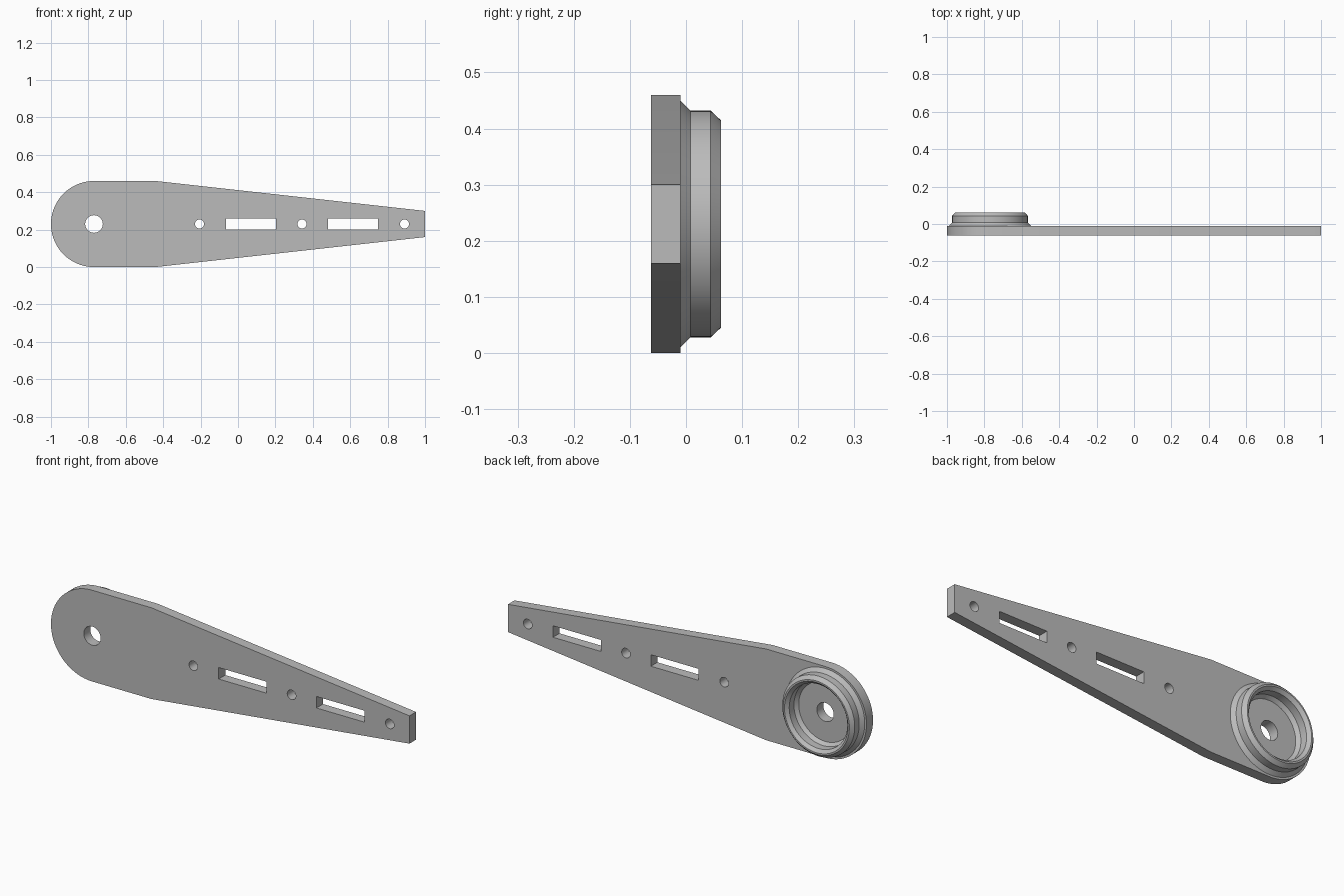
import bpy, bmesh
from math import pi, sin, cos
from mathutils import Matrix, Vector

cube = bpy.data.objects.get("Cube")
if cube:
    bpy.data.objects.remove(cube, do_unlink=True)

grey = bpy.data.materials.new("plain grey")
grey.use_nodes = True
grey.diffuse_color = (0.5, 0.5, 0.5, 1)
grey.node_tree.nodes["Principled BSDF"].inputs["Base Color"].default_value = (0.5, 0.5, 0.5, 1)

MID = 0.23              # height of the centre line
HUB = -0.77             # x of the hub axis
FRONT, BACK = -0.062, -0.01


def arc(x, r, start, end, n):
    return [(x + r * cos(start + (end - start) * i / n),
             MID + r * sin(start + (end - start) * i / n)) for i in range(n + 1)]


def circle(x, r, n=48):
    return arc(x, r, 0, 2 * pi, n)[:-1]


def slot(x0, x1, half=0.029):
    return [(x0, MID - half), (x1, MID - half), (x1, MID + half), (x0, MID + half)]


def finish(obj):
    bpy.ops.object.select_all(action='DESELECT')
    obj.select_set(True)
    bpy.context.view_layer.objects.active = obj
    if obj.type == 'CURVE':
        bpy.ops.object.convert(target='MESH')
        obj = bpy.context.object
        bm = bmesh.new()
        bm.from_mesh(obj.data)
        bmesh.ops.remove_doubles(bm, verts=bm.verts, dist=0.0001)
        bmesh.ops.recalc_face_normals(bm, faces=bm.faces)
        bm.to_mesh(obj.data)
        bm.free()
    obj.data.materials.clear()
    obj.data.materials.append(grey)
    bpy.ops.object.shade_smooth_by_angle(angle=pi / 6)


# Tapered arm plate with its holes and slots, as a filled flat curve
outline = arc(HUB, MID, pi / 2, 3 * pi / 2, 48)
outline += [(-0.44, 0), (1, MID - 0.07), (1, MID + 0.07), (-0.44, 2 * MID)]
loops = [outline, circle(HUB, 0.047), slot(-0.064, 0.203), slot(0.481, 0.749)]
loops += [circle(x, 0.024, 32) for x in (-0.206, 0.342, 0.89)]

curve = bpy.data.curves.new("arm_plate", 'CURVE')
curve.dimensions = '2D'
curve.fill_mode = 'BOTH'
curve.extrude = (BACK - FRONT) / 2
for pts in loops:
    spline = curve.splines.new('POLY')
    spline.points.add(len(pts) - 1)
    for p, (x, z) in zip(spline.points, pts):
        p.co = (x, z, 0, 1)
    spline.use_cyclic_u = True
plate = bpy.data.objects.new("arm_plate", curve)
plate.matrix_world = Matrix.Translation((0, (FRONT + BACK) / 2, 0)) @ Matrix.Rotation(pi / 2, 4, 'X')
bpy.context.collection.objects.link(plate)
finish(plate)

# Chamfered hub ring on the back: (radius, y) section spun about the hub axis
section = [(0.22, BACK - 0.002), (0.22, BACK), (0.202, 0.008), (0.202, 0.044), (0.185, 0.062),
           (0.177, 0.062), (0.162, 0.046), (0.162, 0.008), (0.148, BACK), (0.148, BACK - 0.002)]
bm = bmesh.new()
verts = [bm.verts.new((r, y, 0)) for r, y in section]
edges = [bm.edges.new((verts[i - 1], verts[i])) for i in range(len(verts))]
bmesh.ops.spin(bm, geom=verts + edges, cent=(0, 0, 0), axis=(0, 1, 0),
               angle=2 * pi, steps=96, use_merge=True)
bmesh.ops.remove_doubles(bm, verts=bm.verts, dist=0.0001)
bmesh.ops.recalc_face_normals(bm, faces=bm.faces)
mesh = bpy.data.meshes.new("hub_ring")
bm.to_mesh(mesh)
bm.free()
ring = bpy.data.objects.new("hub_ring", mesh)
ring.location = Vector((HUB, 0, MID))
bpy.context.collection.objects.link(ring)
finish(ring)
